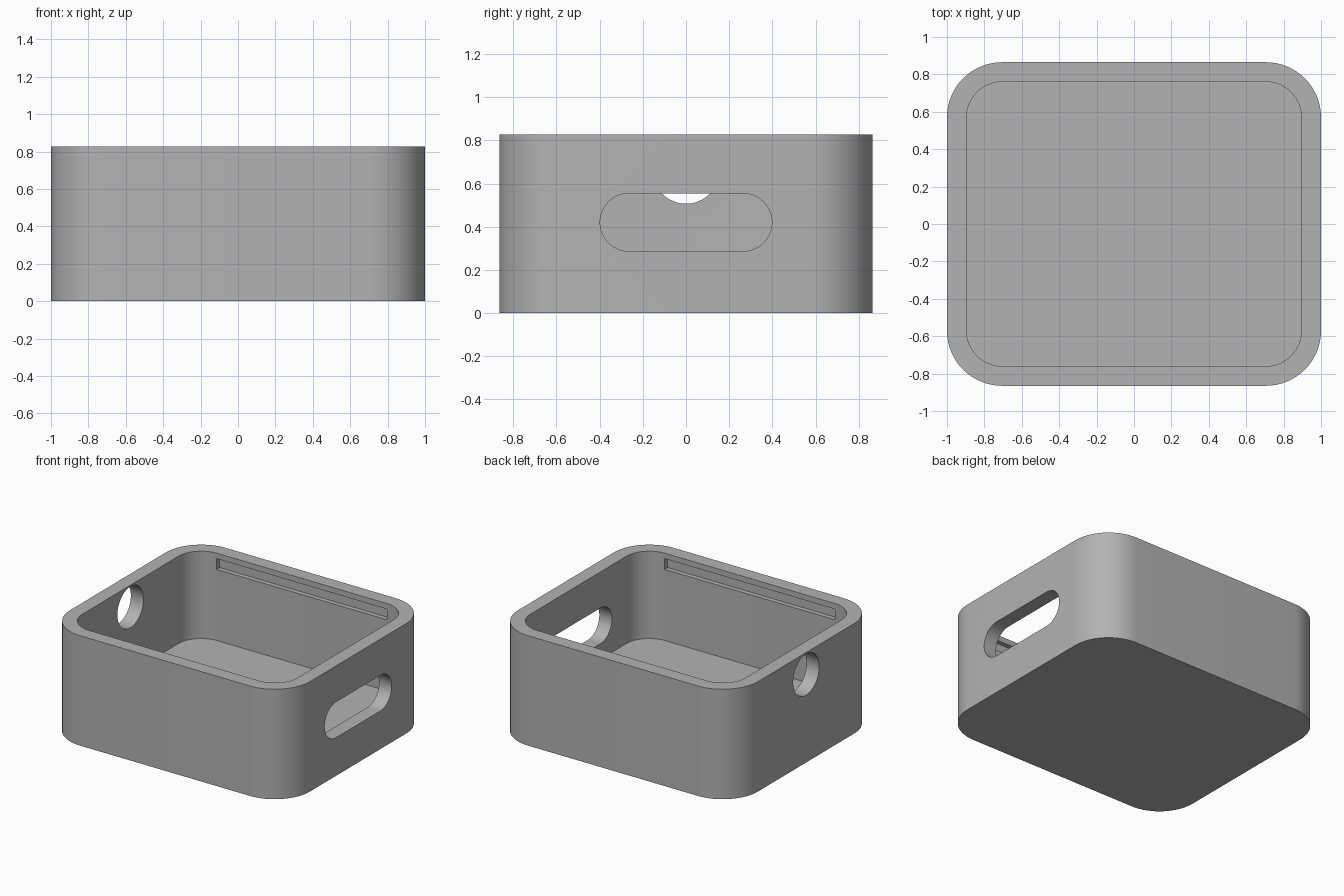
import bpy, bmesh, math
from mathutils import Matrix, Vector

cube = bpy.data.objects.get("Cube")
if cube:
    bpy.data.objects.remove(cube, do_unlink=True)

HALF_X, HALF_Y, HEIGHT = 1.0, 0.865, 0.827
WALL, FLOOR, CORNER = 0.105, 0.17, 0.295

grey = bpy.data.materials.new("plain grey")
grey.use_nodes = True
colour = (0.45, 0.45, 0.45, 1)
grey.diffuse_color = colour
grey.node_tree.nodes["Principled BSDF"].inputs["Base Color"].default_value = colour


def rounded_outline(half_w, half_h, radius, steps=16):
    """Counter-clockwise rounded rectangle around the origin."""
    points = []
    for corner, (sx, sy) in enumerate([(1, 1), (-1, 1), (-1, -1), (1, -1)]):
        for i in range(steps + 1):
            a = math.radians(90) * (corner + i / steps)
            points.append((sx * (half_w - radius) + radius * math.cos(a),
                           sy * (half_h - radius) + radius * math.sin(a)))
    return points


def prism(name, outline, depth, matrix):
    """Extrude an outline along local z and place it."""
    bm = bmesh.new()
    face = bm.faces.new([bm.verts.new((x, y, 0)) for x, y in outline])
    top = bmesh.ops.extrude_face_region(bm, geom=[face])["geom"]
    bmesh.ops.translate(bm, vec=Vector((0, 0, depth)),
                        verts=[g for g in top if isinstance(g, bmesh.types.BMVert)])
    bmesh.ops.remove_doubles(bm, verts=bm.verts, dist=1e-5)
    bmesh.ops.recalc_face_normals(bm, faces=bm.faces)
    bm.transform(matrix)
    mesh = bpy.data.meshes.new(name)
    bm.to_mesh(mesh)
    bm.free()
    mesh.materials.append(grey)
    obj = bpy.data.objects.new(name, mesh)
    bpy.context.collection.objects.link(obj)
    return obj


def box(name, size, centre):
    w, d, h = size
    outline = [(-w / 2, -d / 2), (w / 2, -d / 2), (w / 2, d / 2), (-w / 2, d / 2)]
    x, y, z = centre
    return prism(name, outline, h, Matrix.Translation((x, y, z - h / 2)))


def side_cutter(name, outline, x, z):
    """Prism running along x: local x -> y, local y -> z."""
    turn = Matrix(((0, 0, 1, 0), (1, 0, 0, 0), (0, 1, 0, 0), (0, 0, 0, 1)))
    return prism(name, outline, 0.4, Matrix.Translation((x - 0.2, 0, z)) @ turn)


# Outer body
body = prism("open_box", rounded_outline(HALF_X, HALF_Y, CORNER), HEIGHT, Matrix())

# Cavity, long slot on the left side, round hole on the right side
inner_x, inner_y = HALF_X - WALL, HALF_Y - WALL
cutters = [
    prism("cavity", rounded_outline(inner_x, inner_y, CORNER - WALL), HEIGHT,
          Matrix.Translation((0, 0, FLOOR))),
    side_cutter("slot", rounded_outline(0.398, 0.134, 0.134), HALF_X, 0.421),
    side_cutter("round_hole", rounded_outline(0.155, 0.155, 0.155), -HALF_X, 0.662),
]

# Shallow lid grooves inside the front and back walls
for side, sign in (("front", -1), ("back", 1)):
    cutters.append(box(side + "_groove", (1.42, 0.07, 0.08), (0, sign * inner_y, 0.745)))

bpy.context.view_layer.objects.active = body
for cutter in cutters:
    cutter.hide_render = True
    cut = body.modifiers.new(cutter.name, 'BOOLEAN')
    cut.operation = 'DIFFERENCE'
    cut.solver = 'EXACT'
    cut.object = cutter
    bpy.ops.object.modifier_apply(modifier=cut.name)
    bpy.data.objects.remove(cutter, do_unlink=True)

bpy.ops.object.select_all(action='DESELECT')
body.select_set(True)
bpy.ops.object.shade_smooth_by_angle(angle=math.radians(30))
